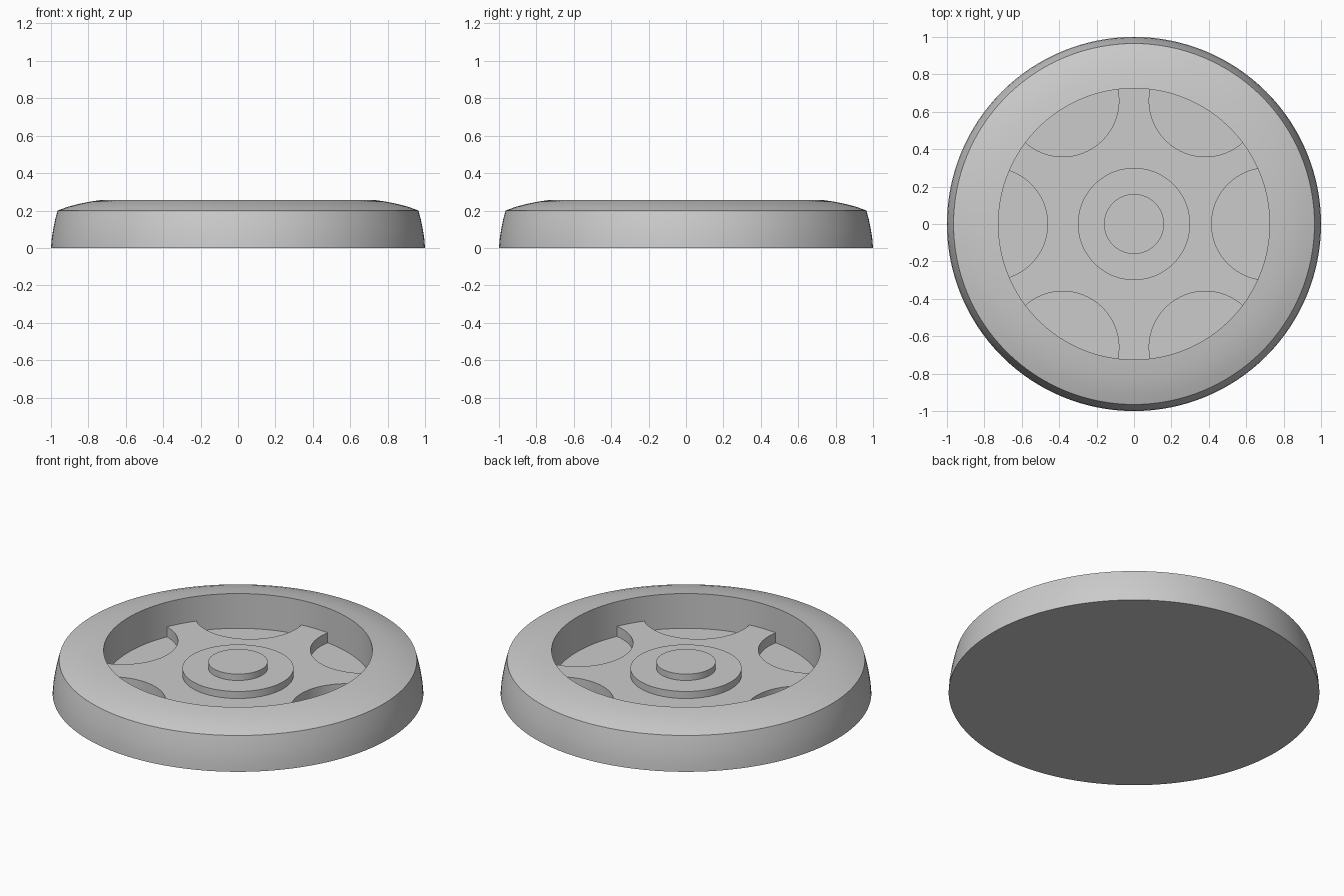
import bpy, bmesh, math
from mathutils import Matrix

if "Cube" in bpy.data.objects:
    bpy.data.objects.remove(bpy.data.objects["Cube"])

SEGMENTS = 128
FLOOR, PLATE, HUB_STEP, HUB_TOP = 0.05, 0.11, 0.152, 0.19
WELL = 0.725

grey = bpy.data.materials.new("plain grey")
grey.use_nodes = True
COLOUR = (0.6, 0.6, 0.6, 1)
grey.diffuse_color = COLOUR
grey.node_tree.nodes["Principled BSDF"].inputs["Base Color"].default_value = COLOUR


def add_object(name, bm):
    bmesh.ops.recalc_face_normals(bm, faces=bm.faces)
    mesh = bpy.data.meshes.new(name)
    bm.to_mesh(mesh)
    bm.free()
    mesh.materials.append(grey)
    obj = bpy.data.objects.new(name, mesh)
    bpy.context.collection.objects.link(obj)
    return obj


def smooth(obj):
    bpy.ops.object.select_all(action='DESELECT')
    obj.select_set(True)
    bpy.context.view_layer.objects.active = obj
    bpy.ops.object.shade_smooth_by_angle(angle=math.radians(30))


def lathe(name, profile):
    """Turn an (r, z) profile into rings, capping its two open ends."""
    bm = bmesh.new()
    rings = []
    for r, z in profile:
        angles = [math.tau * i / SEGMENTS for i in range(SEGMENTS)]
        rings.append([bm.verts.new((r * math.cos(a), r * math.sin(a), z)) for a in angles])
    for low, high in zip(rings, rings[1:]):
        for i in range(SEGMENTS):
            j = (i + 1) % SEGMENTS
            bm.faces.new((low[i], low[j], high[j], high[i]))
    bm.faces.new(rings[0])
    bm.faces.new(rings[-1])
    obj = add_object(name, bm)
    smooth(obj)
    return obj


def cylinder(bm, radius, bottom, top, x=0, y=0):
    bmesh.ops.create_cone(bm, cap_ends=True, segments=SEGMENTS, radius1=radius, radius2=radius,
                          depth=top - bottom, matrix=Matrix.Translation((x, y, (bottom + top) / 2)))


# Rim: solid base, bulging side, domed shoulder and the sunken well
lathe("wheel_rim", [
    (1.0, 0), (0.996, 0.05), (0.988, 0.1), (0.978, 0.15), (0.965, 0.2),
    (0.91, 0.22), (0.85, 0.236), (0.79, 0.248), (WELL, 0.257), (WELL, FLOOR)])

# Six-spoke plate: a disc with round scallops cut between the spokes
bm = bmesh.new()
cylinder(bm, WELL + 0.005, FLOOR - 0.02, PLATE)
plate = add_object("spoke_plate", bm)

bm = bmesh.new()
for i in range(6):
    angle = i * math.pi / 3
    distance = 0.715 if i == 0 else 0.762
    cylinder(bm, 0.3, 0, 0.2, distance * math.cos(angle), distance * math.sin(angle))
cutter = add_object("scallop_cutter", bm)
cutter.hide_render = True

cut = plate.modifiers.new("scallops", 'BOOLEAN')
cut.operation = 'DIFFERENCE'
cut.solver = 'EXACT'
cut.object = cutter
bpy.context.view_layer.objects.active = plate
bpy.ops.object.modifier_apply(modifier=cut.name)
bpy.data.objects.remove(cutter)
smooth(plate)

# Stepped hub in the middle
lathe("hub", [(0.3, PLATE - 0.02), (0.3, HUB_STEP), (0.16, HUB_STEP), (0.16, HUB_TOP)])
